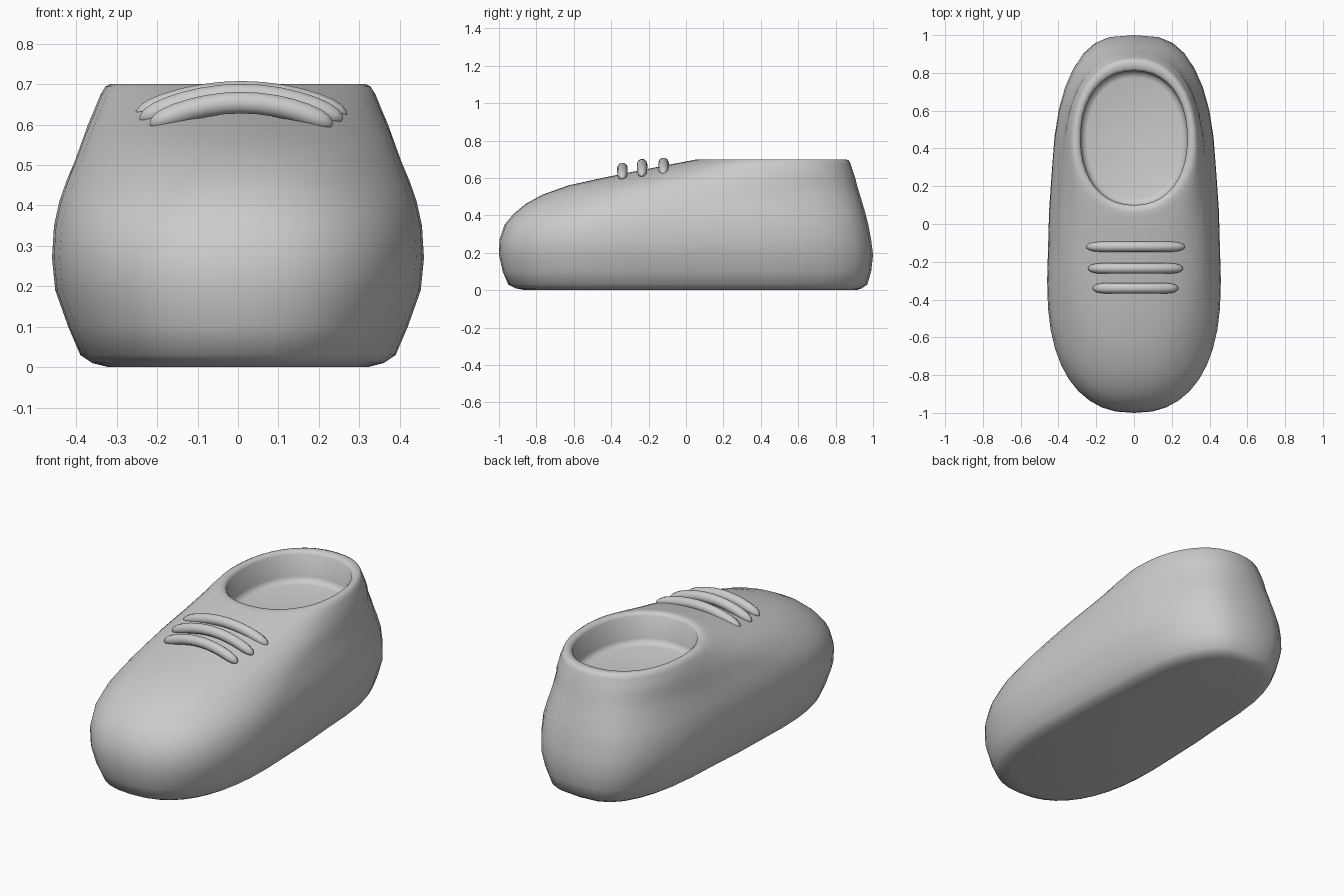
import bpy, bmesh, math

SEG = 40


def ring(bm, z, yf, yb, w, ym, nf, nb):
    """Egg-shaped horizontal loop: front half and back half superellipses meeting at ym."""
    verts = []
    for i in range(SEG):
        a = 2 * math.pi * i / SEG
        c, s = math.cos(a), math.sin(a)
        n = nb if s > 0 else nf
        x = math.copysign(w * abs(c) ** (2 / n), c)
        k = abs(s) ** (2 / n)
        y = ym + ((yb - ym) * k if s > 0 else (yf - ym) * k)
        # slight waist at the instep
        x *= 1 - 0.04 * math.exp(-((y - 0.25) / 0.25) ** 2) * max(0, 1 - z / 0.7)
        verts.append(bm.verts.new((x, y, z)))
    return verts


# z, front y, back y, half width, widest y, front and back roundness
levels = [
    (0.003, -0.86, 0.91, 0.32, -0.30, 2.4, 3.0),
    (0.010, -0.91, 0.94, 0.36, -0.30, 2.4, 3.0),
    (0.030, -0.95, 0.97, 0.39, -0.30, 2.4, 3.0),
    (0.100, -0.98, 0.99, 0.42, -0.30, 2.4, 3.0),
    (0.190, -1.00, 1.00, 0.452, -0.30, 2.4, 3.0),
    (0.270, -0.997, 0.99, 0.46, -0.30, 2.4, 3.0),
    (0.350, -0.97, 0.975, 0.455, -0.28, 2.35, 3.0),
    (0.410, -0.92, 0.96, 0.442, -0.22, 2.3, 2.9),
    (0.460, -0.86, 0.945, 0.425, -0.13, 2.2, 2.8),
    (0.510, -0.77, 0.93, 0.405, 0.00, 2.2, 2.7),
    (0.560, -0.63, 0.915, 0.388, 0.15, 2.15, 2.5),
    (0.600, -0.45, 0.905, 0.373, 0.28, 2.1, 2.4),
    (0.640, -0.25, 0.892, 0.355, 0.36, 2.1, 2.3),
    (0.675, -0.07, 0.88, 0.34, 0.40, 2.1, 2.2),
    (0.694, 0.03, 0.872, 0.328, 0.42, 2.1, 2.2),
    (0.700, 0.06, 0.855, 0.315, 0.43, 2.1, 2.2),
    # rim rolling into the foot opening
    (0.699, 0.085, 0.825, 0.295, 0.45, 2.2, 2.2),
    (0.685, 0.10, 0.81, 0.282, 0.45, 2.2, 2.2),
    (0.560, 0.10, 0.81, 0.282, 0.45, 2.2, 2.2),
    (0.538, 0.11, 0.80, 0.272, 0.45, 2.2, 2.2),
    (0.530, 0.135, 0.775, 0.25, 0.45, 2.2, 2.2),
]

# Shoe body: sole, upper, rim and insole in one lofted skin
bm = bmesh.new()
loops = [ring(bm, *lv) for lv in levels]
for lo, hi in zip(loops, loops[1:]):
    for i in range(SEG):
        j = (i + 1) % SEG
        bm.faces.new((lo[i], lo[j], hi[j], hi[i]))
bm.faces.new(loops[0][::-1])
bm.faces.new(loops[-1])
for v in loops[0]:
    v.co.z = 0
bmesh.ops.recalc_face_normals(bm, faces=bm.faces)
mesh = bpy.data.meshes.new("shoe_body")
bm.to_mesh(mesh)
bm.free()
body = bpy.data.objects.new("shoe_body", mesh)
bpy.context.collection.objects.link(body)
bpy.context.view_layer.objects.active = body
body.select_set(True)
bpy.ops.object.shade_smooth_by_angle(angle=math.radians(50))


def lace(name, y, z, half, drop):
    """Arched cord lying across the instep with tapered ends."""
    curve = bpy.data.curves.new(name, "CURVE")
    curve.dimensions = "3D"
    curve.bevel_depth = 0.028
    curve.bevel_resolution = 3
    curve.use_fill_caps = True
    count = 17
    sp = curve.splines.new("POLY")
    sp.points.add(count - 1)
    for i, p in enumerate(sp.points):
        t = -math.cos(math.pi * i / (count - 1))
        p.co = (0.008 + half * t, y, z - drop * t * t, 1)
        p.radius = max(0.12, (1 - abs(t) ** 10) ** 0.5)
    sp.use_smooth = True
    bpy.context.collection.objects.link(bpy.data.objects.new(name, curve))


# Three laces
lace("lace_upper", -0.12, 0.681, 0.26, 0.058)
lace("lace_middle", -0.235, 0.674, 0.25, 0.062)
lace("lace_lower", -0.34, 0.654, 0.225, 0.056)
